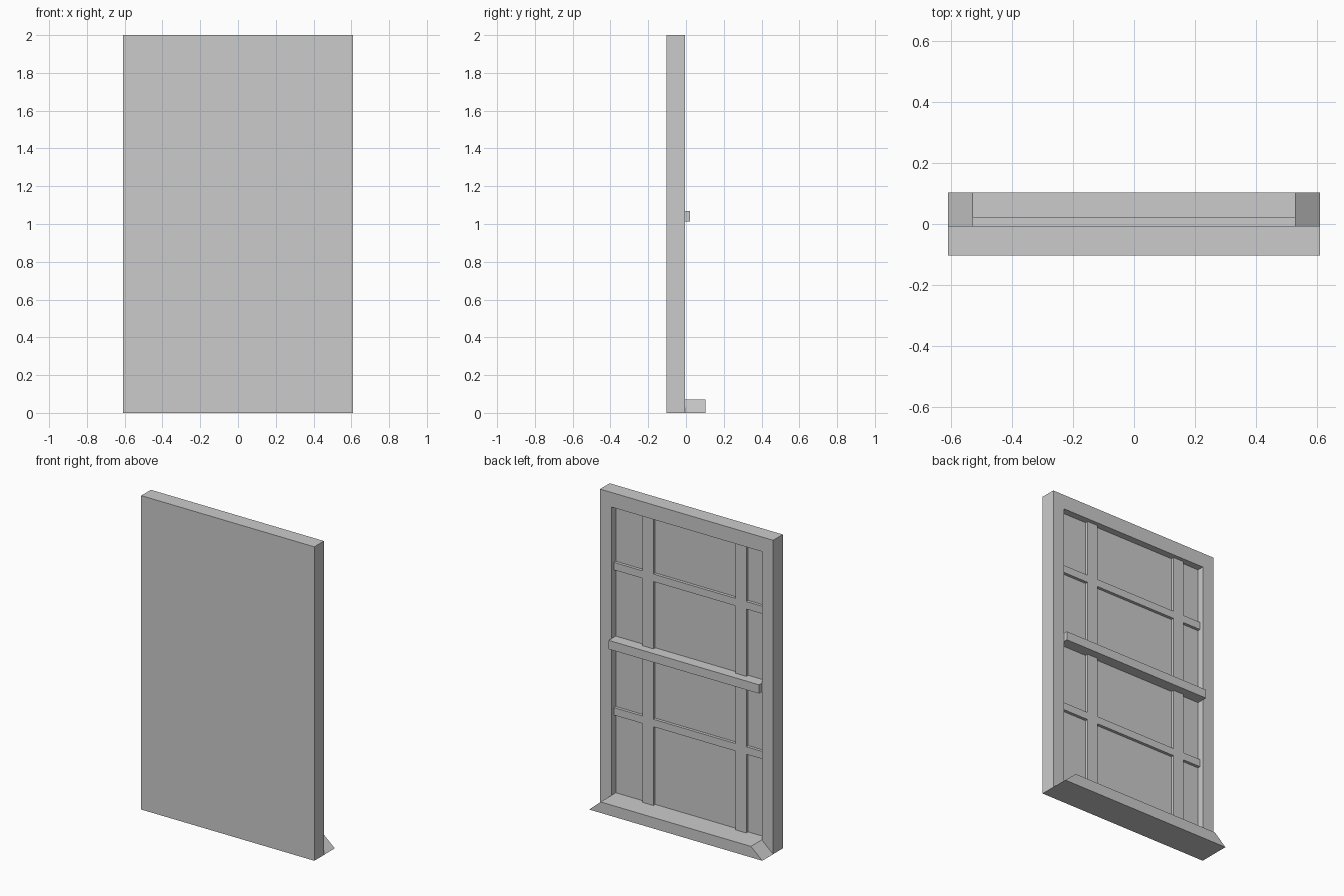
import bpy, bmesh

if "Cube" in bpy.data.objects:
    bpy.data.objects.remove(bpy.data.objects["Cube"])

W, IN_W = 0.61, 0.53                # outer and opening half widths
FRONT, BACK = -0.103, -0.006        # frame depth range
BAR_Y, PANE_Y = -0.031, -0.05       # recessed bar face and pane face
Z0, Z1 = 0.07, 1.907                # opening heights


def finish(name, bm):
    bmesh.ops.recalc_face_normals(bm, faces=bm.faces)
    mesh = bpy.data.meshes.new(name)
    bm.to_mesh(mesh)
    bm.free()
    obj = bpy.data.objects.new(name, mesh)
    bpy.context.collection.objects.link(obj)
    return obj


def box_bm(x0, x1, y0, y1, z0, z1):
    bm = bmesh.new()
    bmesh.ops.create_cube(bm, size=1)
    for v in bm.verts:
        v.co = (x1 if v.co.x > 0 else x0,
                y1 if v.co.y > 0 else y0,
                z1 if v.co.z > 0 else z0)
    return bm


# Frame: solid slab with a recessed opening in its back face
bm = box_bm(-W, W, FRONT, BACK, 0, 2)
bm.faces.ensure_lookup_table()
back = max(bm.faces, key=lambda f: f.calc_center_median().y)
bmesh.ops.inset_individual(bm, faces=[back], thickness=0.05)
for v in back.verts:
    v.co.x = IN_W if v.co.x > 0 else -IN_W
    v.co.z = Z1 if v.co.z > 1 else Z0
pane = bmesh.ops.extrude_discrete_faces(bm, faces=[back])["faces"][0]
for v in pane.verts:
    v.co.y = PANE_Y
finish("window_frame", bm)

# Glazing bars: one lattice, filled where a row or column is a bar
xs = [-IN_W, -0.403, -0.328, 0.252, 0.327, IN_W]
zs = [Z0, 0.572, 0.62, 1.497, 1.545, Z1]
bm = bmesh.new()
grid = [[bm.verts.new((x, BAR_Y, z)) for z in zs] for x in xs]
for i in range(5):
    for j in range(5):
        if i % 2 or j % 2:
            bm.faces.new((grid[i][j], grid[i + 1][j],
                          grid[i + 1][j + 1], grid[i][j + 1]))
bmesh.ops.delete(bm, geom=[v for v in bm.verts if not v.link_faces], context='VERTS')
ext = bmesh.ops.extrude_face_region(bm, geom=bm.faces[:], use_keep_orig=True)
for v in ext["geom"]:
    if isinstance(v, bmesh.types.BMVert):
        v.co.y = PANE_Y
finish("glazing_bars", bm)

# Meeting rail across the middle, standing out from the frame
finish("meeting_rail", box_bm(-IN_W, IN_W, PANE_Y, 0.021, 1.012, 1.068))

# Sill: block with ends that slope inwards towards the top
bm = box_bm(-W, W, BACK, 0.103, 0, Z0)
for v in bm.verts:
    if v.co.z > 0.01:
        v.co.x = IN_W if v.co.x > 0 else -IN_W
finish("sill", bm)
